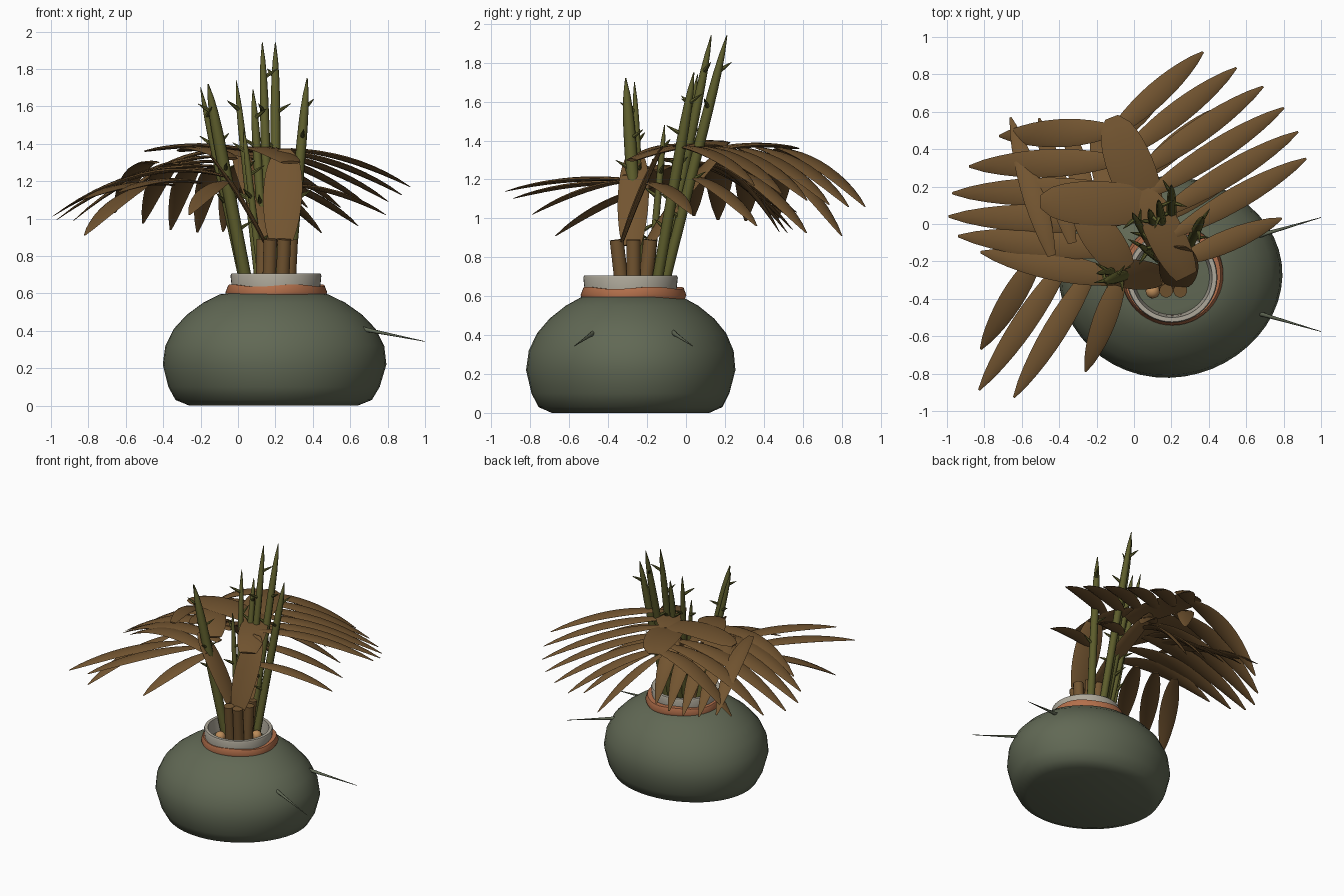
import bpy, bmesh, math
from mathutils import Vector as V

if "Cube" in bpy.data.objects:
    bpy.data.objects.remove(bpy.data.objects["Cube"])

def mat(name, c):
    m = bpy.data.materials.new(name)
    m.diffuse_color = (*c, 1)
    m.use_nodes = True
    m.node_tree.nodes["Principled BSDF"].inputs["Base Color"].default_value = m.diffuse_color
    return m

GREEN = mat("glaze", (0.12, 0.14, 0.09))
ORANGE = mat("clay", (0.45, 0.16, 0.07))
CREAM = mat("cream", (0.42, 0.39, 0.32))
BROWN = mat("dry_leaf", (0.17, 0.09, 0.03))
STALK = mat("stalk_green", (0.11, 0.11, 0.025))
TAN = mat("tan", (0.5, 0.26, 0.1))

def finish(name, bm, m):
    bmesh.ops.recalc_face_normals(bm, faces=bm.faces)
    me = bpy.data.meshes.new(name)
    bm.to_mesh(me)
    bm.free()
    ob = bpy.data.objects.new(name, me)
    bpy.context.collection.objects.link(ob)
    me.materials.append(m)
    bpy.context.view_layer.objects.active = ob
    ob.select_set(True)
    bpy.ops.object.shade_smooth_by_angle(angle=math.radians(50))
    ob.select_set(False)

def skin(bm, rings, closed=False):
    # bridge point rings, capping the ends unless closed
    vs = [[bm.verts.new(p) for p in r] for r in rings]
    n = len(vs[0])
    for i in range(len(vs) - (not closed)):
        a, b = vs[i], vs[(i + 1) % len(vs)]
        for j in range(n):
            k = (j + 1) % n
            bm.faces.new((a[j], a[k], b[k], b[j]))
    if not closed:
        bm.faces.new(vs[0])
        bm.faces.new(vs[-1])

def lathe(name, prof, c, m, sy=1.0, closed=False, lump=0.0, wave=0.0, n=48):
    bm = bmesh.new()
    rings = []
    for r, z in prof:
        ring = []
        for j in range(n):
            a = 2 * math.pi * j / n
            q = r * (1 + lump * math.sin(3 * a + 4 * z))
            ring.append((c[0] + q * math.cos(a), c[1] + q * sy * math.sin(a), z + wave * math.sin(4 * a)))
        rings.append(ring)
    skin(bm, rings, closed)
    finish(name, bm, m)

def blade(bm, base, tip, lift, w, power=0.7, steps=10):
    # arched leaf with a lens cross-section
    a, b = V(base), V(tip)
    c = (a + b) / 2 + V((0, 0, lift * 2))
    rings = []
    for i in range(steps + 1):
        t = i / steps
        p = a * (1 - t) ** 2 + c * 2 * t * (1 - t) + b * t * t
        d = ((c - a) * (1 - t) + (b - c) * t).normalized()
        s = d.cross(V((0, 0, 1))).normalized()
        nrm = s.cross(d)
        f = max(0.08, math.sin(math.pi * (0.08 + 0.91 * t)) ** power)
        rings.append([p + f * (s * math.cos(k * math.pi / 4) * w / 2 + nrm * math.sin(k * math.pi / 4) * 0.013)
                      for k in range(8)])
    skin(bm, rings)

def rod(bm, a, b, r, taper, n=8, steps=8):
    # round stem, full width until it narrows near the tip
    a, b = V(a), V(b)
    d = (b - a).normalized()
    s = d.orthogonal().normalized()
    u = d.cross(s)
    rings = []
    for i in range(steps + 1):
        t = i / steps
        q = r * (1 - 0.9 * t ** taper) if taper else r
        rings.append([a.lerp(b, t) + q * (s * math.cos(2 * math.pi * k / n) + u * math.sin(2 * math.pi * k / n))
                      for k in range(n)])
    skin(bm, rings)

# pot: squat body, clay collar, cream rim
lathe("pot_body", [(0.45, 0), (0.525, 0.03), (0.565, 0.1), (0.598, 0.22), (0.585, 0.32),
                   (0.54, 0.41), (0.47, 0.485), (0.38, 0.55), (0.29, 0.595), (0.2, 0.605)],
      (0.19, -0.28), GREEN, sy=0.9, lump=0.012)
lathe("neck_collar", [(0.24, 0.585), (0.262, 0.582), (0.272, 0.605), (0.258, 0.642), (0.22, 0.642)],
      (0.205, -0.27), ORANGE, closed=True, wave=0.006)
lathe("pot_rim", [(0.235, 0.62), (0.243, 0.695), (0.238, 0.706), (0.215, 0.706), (0.2, 0.6)],
      (0.203, -0.285), CREAM, closed=True)

# pebbles on the soil
bm = bmesh.new()
for x, y in [(0.1, -0.36), (0.3, -0.2)]:
    for v in bmesh.ops.create_uvsphere(bm, u_segments=16, v_segments=10, radius=0.038)['verts']:
        v.co += V((x, y, 0.635))
finish("pebbles", bm, TAN)

# two thin spikes on the right of the pot, splayed about y = -0.27
bm = bmesh.new()
for s in (-1, 1):
    rod(bm, (0.64, -0.27 + 0.2 * s, 0.415), (1, -0.27 + 0.305 * s, 0.343), 0.015, 0.7)
finish("side_spikes", bm, GREEN)

# cut brown stems: ring of six leaning outwards
bm = bmesh.new()
for k in range(6):
    x, y = math.cos(k * math.pi / 3), math.sin(k * math.pi / 3)
    rod(bm, (0.2 + 0.07 * x, -0.27 + 0.06 * y, 0.59), (0.21 + 0.075 * x, -0.27 + 0.1 * y, 0.89), 0.037, 0, 12, 2)
finish("brown_stems", bm, BROWN)

# tall green stalks (tip, radius) fanning from the pot, with thorns
bm = bmesh.new()
for i, (x, y, z, r) in enumerate([(-0.16, -0.31, 1.72, 0.033), (-0.2, -0.265, 1.7, 0.02), (0.13, 0.13, 1.94, 0.025),
                                  (0.2, 0.21, 1.94, 0.027), (-0.01, 0.06, 1.74, 0.02), (0.08, 0.08, 1.69, 0.024),
                                  (0.37, 0.04, 1.75, 0.028), (0.03, -0.11, 1.48, 0.018)]):
    a, b = V((0.12 + 0.4 * x, -0.17 + 0.2 * y, 0.6)), V((x, y, z))
    rod(bm, a, b, r, 9, steps=14)
    for k in range(5):
        p = a.lerp(b, 0.3 + 0.14 * k)
        g = 2.4 * k + 1.7 * i
        rod(bm, p, p + V((math.cos(g) * 0.085, math.sin(g) * 0.085, 0.05)), 0.012, 2, 6, 4)
finish("green_stalks", bm, STALK)

# broad blades forming the frond spines: base, tip, width
bm = bmesh.new()
for base, tip, w in [((0.23, -0.33, 0.88), (0.25, -0.12, 1.37), 0.21), ((0.2, -0.2, 0.86), (0, 0.2, 1.36), 0.17),
                     ((0.15, -0.28, 0.86), (-0.15, -0.26, 1.34), 0.16), ((0.08, 0.05, 1.33), (-0.12, 0.57, 1.36), 0.25),
                     ((0.28, -0.28, 1.3), (0.05, 0.18, 1.37), 0.2), ((0.08, 0.1, 1.36), (-0.5, 0.12, 1.36), 0.24),
                     ((-0.05, -0.24, 1.32), (-0.3, 0.1, 1.36), 0.2)]:
    blade(bm, base, tip, 0.03, w, 0.35)
finish("frond_spines", bm, BROWN)

def frond(name, n, base0, base1, tip0, tip1, tip2, lift, w):
    # leaflets fan from a base line to a curve through three tips
    bm = bmesh.new()
    for i in range(n):
        t = i / (n - 1)
        tip = V(tip0) * (1 - t) * (1 - 2 * t) + V(tip1) * 4 * t * (1 - t) + V(tip2) * t * (2 * t - 1)
        blade(bm, V(base0).lerp(V(base1), t), tip, lift, w)
    finish(name, bm, BROWN)

frond("right_frond", 6, (-0.12, 0.48, 1.36), (0.22, -0.05, 1.37), (0.37, 0.92, 1.06), (0.75, 0.68, 1.08), (0.92, 0.35, 1.17), 0.05, 0.125)
frond("right_low_frond", 4, (-0.1, 0.45, 1.3), (0.24, -0.2, 1.18), (0.2, 0.8, 0.91), (0.55, 0.5, 0.94), (0.79, 0.03, 1.02), 0.04, 0.12)
frond("left_frond", 6, (-0.1, 0.5, 1.36), (-0.05, -0.3, 1.22), (-0.72, 0.47, 1.0), (-0.99, 0.1, 1.0), (-0.82, -0.15, 1.1), 0.09, 0.15)
frond("front_frond", 4, (-0.5, -0.15, 1.17), (-0.06, -0.25, 1.2), (-0.82, -0.67, 0.91), (-0.76, -0.93, 1.14), (-0.26, -0.79, 1.02), 0.035, 0.125)
frond("back_frond", 5, (-0.44, -0.17, 1.3), (0, 0.1, 1.28), (-0.66, 0.57, 1.03), (-0.36, 0.55, 0.94), (-0.08, 0.48, 0.93), 0.08, 0.12)
